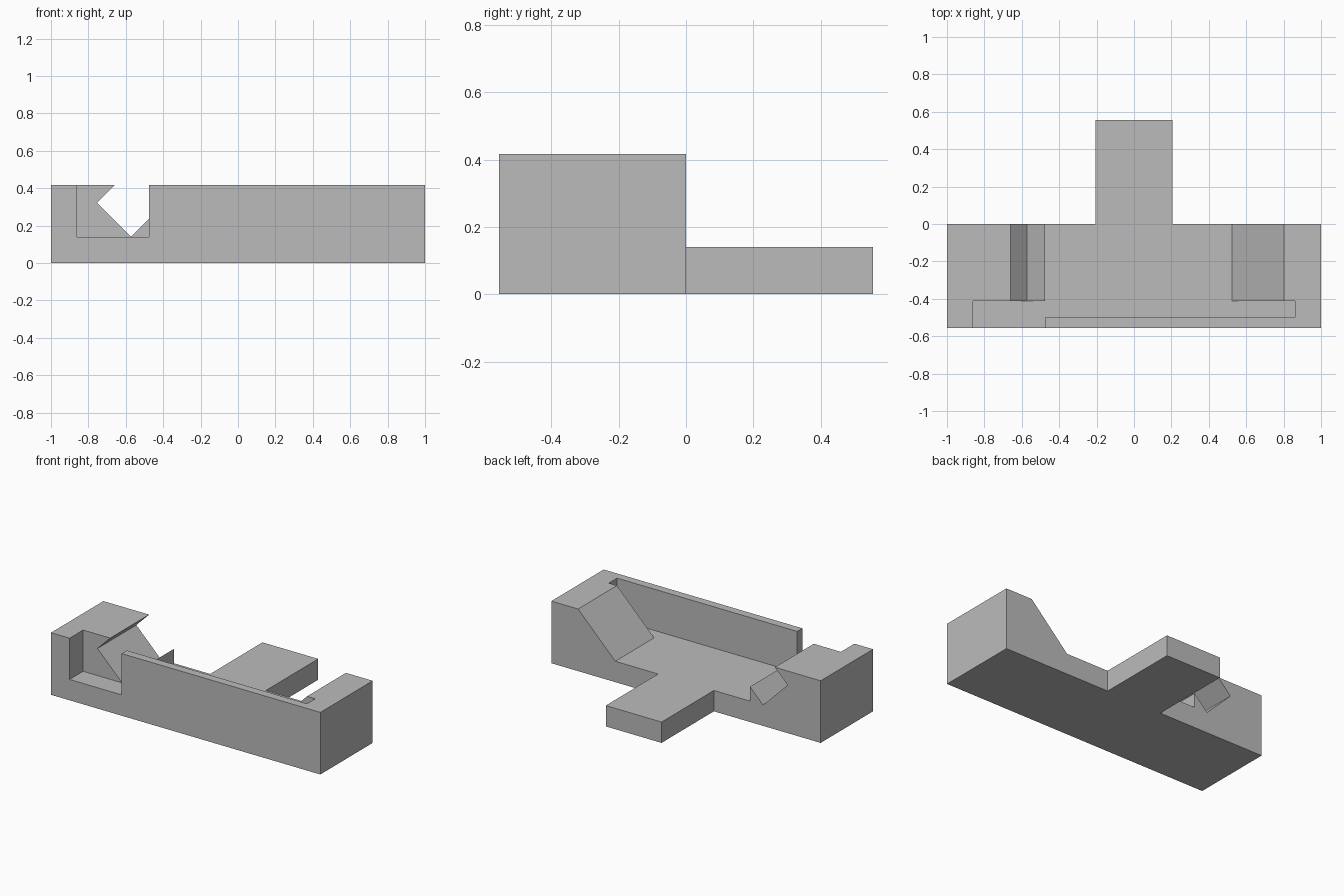
import bpy
import bmesh
from mathutils import Vector

default = bpy.data.objects.get("Cube")
if default:
    bpy.data.objects.remove(default, do_unlink=True)

HEIGHT, FLOOR = 0.417, 0.14
FRONT, BACK = -0.555, 0.555
TOP = 0.52                      # cutters rise past the body's top

grey = bpy.data.materials.new("plain grey")
grey.use_nodes = True
colour = (0.5, 0.5, 0.5, 1)
grey.diffuse_color = colour
grey.node_tree.nodes["Principled BSDF"].inputs["Base Color"].default_value = colour


def prism(name, outline, direction):
    """Extrude a flat outline of 3D points along a direction."""
    bm = bmesh.new()
    face = bm.faces.new([bm.verts.new(p) for p in outline])
    swept = bmesh.ops.extrude_face_region(bm, geom=[face], use_keep_orig=True)
    moved = [v for v in swept["geom"] if isinstance(v, bmesh.types.BMVert)]
    bmesh.ops.translate(bm, verts=moved, vec=Vector(direction))
    bmesh.ops.recalc_face_normals(bm, faces=bm.faces)
    mesh = bpy.data.meshes.new(name)
    bm.to_mesh(mesh)
    bm.free()
    mesh.materials.append(grey)
    obj = bpy.data.objects.new(name, mesh)
    bpy.context.collection.objects.link(obj)
    return obj


def block(name, x0, x1, y0, y1, z0, z1):
    plan = [(x0, y0, z0), (x1, y0, z0), (x1, y1, z0), (x0, y1, z0)]
    return prism(name, plan, (0, 0, z1 - z0))


def cut(target, cutter):
    cutter.hide_render = True
    mod = target.modifiers.new("cut", "BOOLEAN")
    mod.operation = "DIFFERENCE"
    mod.solver = "EXACT"
    mod.object = cutter
    bpy.context.view_layer.objects.active = target
    bpy.ops.object.modifier_apply(modifier=mod.name)
    bpy.data.objects.remove(cutter, do_unlink=True)


# T-shaped body with the rear tongue
tongue = 0.207
plan = [(-1, FRONT), (1, FRONT), (1, 0), (tongue, 0),
        (tongue, BACK), (-tongue, BACK), (-tongue, 0), (-1, 0)]
body = prism("fixture_body", [(x, y, 0) for x, y in plan], (0, 0, HEIGHT))

# Long slot behind the thin front wall
cut(body, block("slot_cutter", -0.862, 0.862, -0.5, -0.412, FLOOR, TOP))

# Opening through the front wall
cut(body, block("opening_cutter", -0.862, -0.475, -0.7, -0.45, FLOOR, TOP))

# Channel with a ramp at one end and an undercut with a small ridge at the other
channel = [(-0.572, FLOOR), (-0.475, 0.237), (-0.475, FLOOR), (0.525, FLOOR),
           (0.904, TOP), (-0.557, TOP), (-0.755, 0.322)]
cut(body, prism("channel_cutter", [(x, -0.45, z) for x, z in channel], (0, 1.2, 0)))
